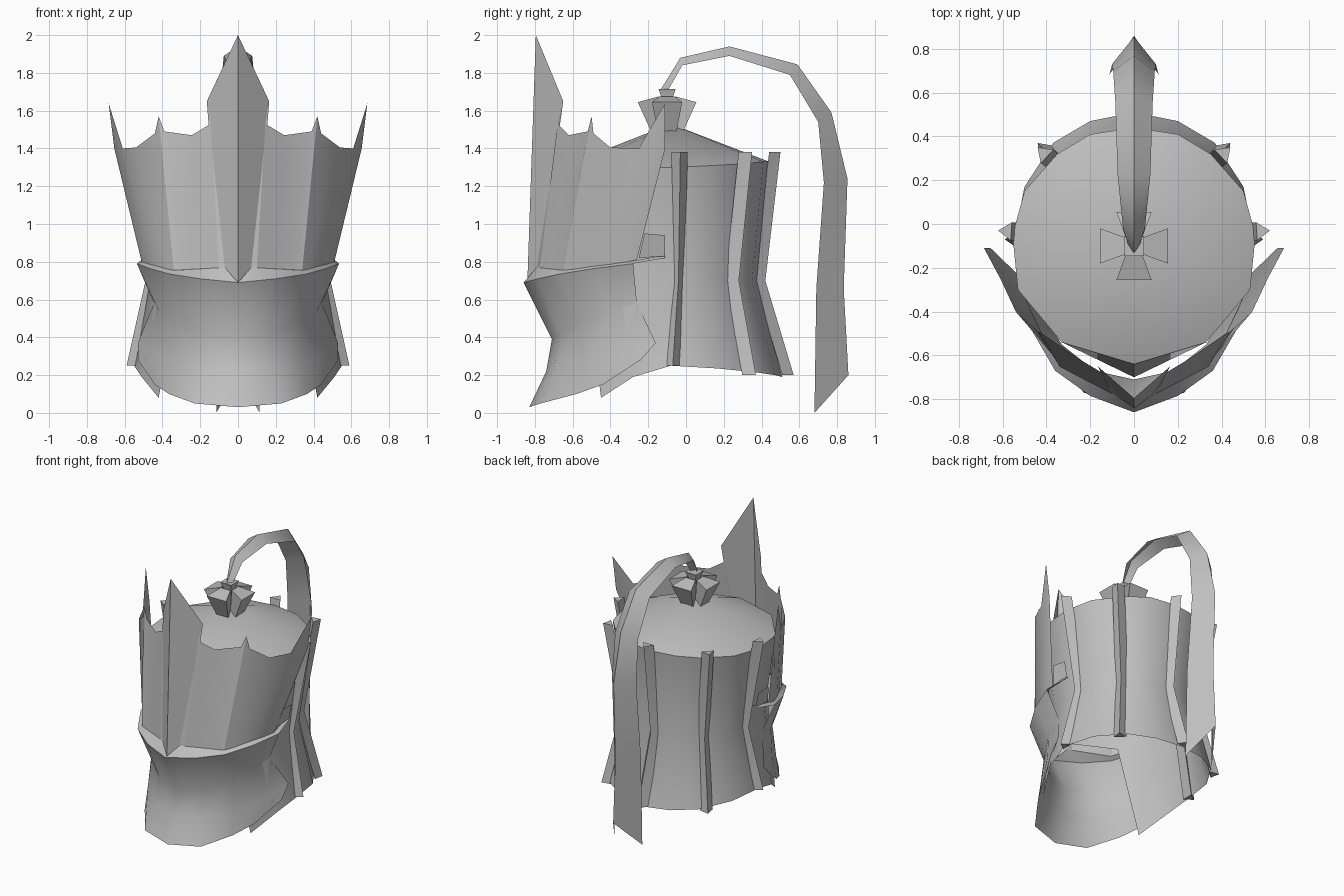
import bpy, bmesh, math
from mathutils import Vector

cube = bpy.data.objects.get("Cube")
if cube:
    bpy.data.objects.remove(cube, do_unlink=True)

steel = bpy.data.materials.new("plain grey steel")
steel.use_nodes = True
GREY = (0.52, 0.52, 0.52, 1)
steel.diffuse_color = GREY
steel.node_tree.nodes["Principled BSDF"].inputs["Base Color"].default_value = GREY


def finish(name, bm, mirrored=False, angle=35):
    """Mirror across x if asked, tidy the normals and make the object."""
    if mirrored:
        bmesh.ops.mirror(bm, geom=bm.verts[:] + bm.edges[:] + bm.faces[:],
                         axis='X', merge_dist=0.001)
        bmesh.ops.remove_doubles(bm, verts=bm.verts[:], dist=0.001)
    bmesh.ops.recalc_face_normals(bm, faces=bm.faces[:])
    mesh = bpy.data.meshes.new(name)
    bm.to_mesh(mesh)
    bm.free()
    mesh.materials.append(steel)
    obj = bpy.data.objects.new(name, mesh)
    bpy.context.collection.objects.link(obj)
    bpy.ops.object.select_all(action='DESELECT')
    obj.select_set(True)
    bpy.context.view_layer.objects.active = obj
    bpy.ops.object.shade_smooth_by_angle(angle=math.radians(angle))
    return obj


def loft(name, rows, mirrored=True, caps=False, wrap=False, angle=35):
    """Skin a sheet through rows of equal length; None leaves an opening."""
    bm = bmesh.new()
    grid = [[p and bm.verts.new(p) for p in row] for row in rows]
    count = len(rows[0])
    for low, high in zip(grid, grid[1:]):
        for i in range(count if wrap else count - 1):
            j = (i + 1) % count
            corners = (low[i], low[j], high[j], high[i])
            if None not in corners:
                bm.faces.new(corners)
    if caps:
        bm.faces.new(grid[0])
        bm.faces.new(grid[-1])
    return finish(name, bm, mirrored, angle)


# Barrel of the helmet: half outlines from the front round to the back,
# with the lower wall open at the face
rim = [(0, -.64, 1.31), (.33, -.54, 1.31), (.53, -.3, 1.3), (.555, -.05, 1.3),
       (.5, .15, 1.31), (.35, .32, 1.32), (.2, .41, 1.33), (0, .44, 1.33)]
waist = [(0, -.7, .75), (.3, -.53, .74), (.405, -.35, .7), (.465, -.06, .7),
         (.42, .12, .7), (.3, .27, .7), (.17, .35, .7), (0, .38, .7)]
hem = [None, (.42, -.45, .08), (.51, -.28, .19), (.55, -.08, .25),
       (.5, .17, .235), (.37, .37, .215), (.2, .47, .2), (0, .51, .19)]
loft("barrel", [hem, waist, rim], angle=40)

# Shallow domed top
bm = bmesh.new()
apex = bm.verts.new((0, -.08, 1.53))
edge = [bm.verts.new(p) for p in rim]
for a, b in zip(edge, edge[1:]):
    bm.faces.new((apex, a, b))
finish("dome", bm, mirrored=True)


# Ribs: triangular bars that follow the barrel
def rib(name, ridge, mirrored):
    rows = []
    for p in ridge:
        p = Vector(p)
        out = Vector((p.x, p.y + .07, 0)).normalized()
        side = Vector((-out.y, out.x, 0)) * .042
        rows.append([p, p - out * .06 + side, p - out * .06 - side])
    loft(name, rows, mirrored, caps=True, wrap=True, angle=20)


rib("back_rib", [(0, .5, 1.38), (0, .42, .7), (0, .57, .2)], False)
rib("rear_side_ribs", [(.44, .35, 1.38), (.35, .28, .7), (.44, .37, .2)], True)
rib("side_ribs", [(.62, -.03, 1.38), (.49, -.04, .7), (.59, -.07, .25)], True)

# Face mask, pinched below the brow and flared at the chin
brow = [(0, -.86, .69), (.2, -.785, .71), (.36, -.67, .735),
        (.47, -.48, .765), (.535, -.28, .79)]
pinch = [(0, -.71, .39), (.18, -.67, .42), (.33, -.55, .48),
         (.42, -.4, .54), (.445, -.26, .58)]
jaw = [(0, -.74, .22), (.2, -.7, .23), (.36, -.55, .26),
       (.47, -.35, .32), (.53, -.16, .37)]
chin = [(0, -.83, .03), (.23, -.77, .05), (.365, -.58, .1),
        (.44, -.44, .15), (.53, -.24, .28)]
loft("face_mask", [chin, jaw, pinch, brow], angle=50)

# Tall crown with a centre spike and side points
crown_base = [(0, -.84, .69), (.07, -.79, .77), (.1, -.774, .768),
              (.2, -.723, .763), (.31, -.666, .757), (.34, -.65, .755),
              (.37, -.6, .76), (.42, -.5, .775), (.47, -.4, .785),
              (.51, -.31, .8), (.5, -.26, .81)]
crown_top = [(0, -.795, 2), (.165, -.65, 1.65), (.145, -.68, 1.53),
             (.245, -.62, 1.47), (.39, -.52, 1.49), (.42, -.5, 1.57),
             (.44, -.49, 1.48), (.54, -.4, 1.405), (.61, -.25, 1.4),
             (.685, -.11, 1.64), (.655, -.11, 1.4)]
loft("crown", [crown_base, crown_top], angle=20)

# Ledge joining the mask to the foot of the crown
foot = [crown_base[i] for i in (0, 1, 5, 7, 9)]
loft("brow_ledge", [brow + [(.5, -.11, .82)], foot + [(.48, -.11, .835)]])

# Hinge tabs behind the crown
loft("hinge_tabs", [[(.5, -.25, .82), (.5, -.11, .83)],
                    [(.53, -.22, .95), (.52, -.11, .94)]])


# Finial: four flared wedges round a small cap
def wedge_ring(turn, near, far, near_half, far_half, z_near, z_far):
    c, s = math.cos(turn), math.sin(turn)
    corners = [(near, -near_half, z_near), (far, -far_half, z_far),
               (far, far_half, z_far), (near, near_half, z_near)]
    return [(c * r - s * t, s * r + c * t - .1, z) for r, t, z in corners]


for i, place in enumerate(("left", "back", "right", "front")):
    turn = i * math.pi / 2
    loft("finial_wedge_" + place,
         [wedge_ring(turn, .02, .085, .02, .05, 1.49, 1.49),
          wedge_ring(turn, .045, .155, .04, .08, 1.675, 1.645)],
         mirrored=False, caps=True, wrap=True, angle=20)


def square(half, z):
    return [(half * a, half * b - .1, z)
            for a, b in ((-1, -1), (1, -1), (1, 1), (-1, 1))]


loft("finial_cap", [square(.02, 1.49), square(.03, 1.67), square(.045, 1.715)],
     mirrored=False, caps=True, wrap=True, angle=20)

# Plume: a V-shaped ribbon, given as ridge (y, z), edge (y, z), half width
plume = [((-.135, 1.71), (-.1, 1.7), .025), ((-.03, 1.88), (-.02, 1.84), .05),
         ((.23, 1.94), (.23, 1.89), .075), ((.59, 1.845), (.55, 1.79), .085),
         ((.77, 1.59), (.7, 1.54), .095), ((.855, 1.24), (.73, 1.22), .1),
         ((.835, .66), (.69, .66), .11), ((.86, .2), (.68, 0), .115)]
loft("plume", [[(0, *ridge), (half, *side)] for ridge, side, half in plume],
     angle=60)
